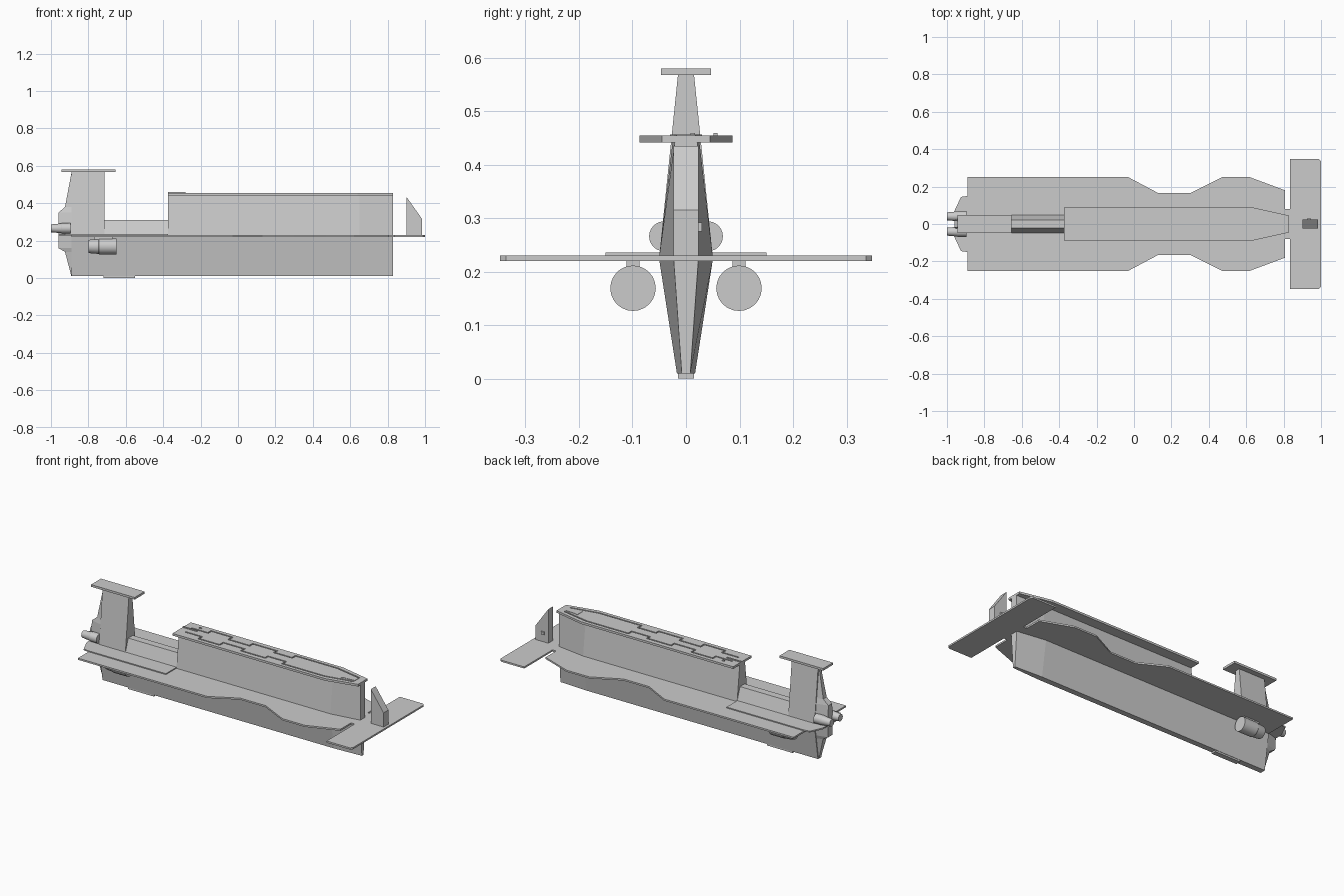
import bpy, bmesh, math
from mathutils import Vector

if "Cube" in bpy.data.objects:
    bpy.data.objects.remove(bpy.data.objects["Cube"])


def finish(name, bm):
    bmesh.ops.recalc_face_normals(bm, faces=bm.faces)
    me = bpy.data.meshes.new(name)
    bm.to_mesh(me)
    bm.free()
    ob = bpy.data.objects.new(name, me)
    bpy.context.collection.objects.link(ob)
    return ob


def loft(name, loops):
    """Skin a stack of equally sized loops and cap both ends."""
    bm = bmesh.new()
    rows = [[bm.verts.new(p) for p in loop] for loop in loops]
    n = len(rows[0])
    for a, b in zip(rows, rows[1:]):
        for i in range(n):
            j = (i + 1) % n
            bm.faces.new((a[i], a[j], b[j], b[i]))
    bm.faces.new(rows[0])
    bm.faces.new(rows[-1])
    return finish(name, bm)


def plate(name, half, z0, z1):
    """Flat slab from a half outline (x, y >= 0) mirrored over y."""
    pts = half + [(x, -y) for x, y in reversed(half)]
    return loft(name, [[(x, y, z) for x, y in pts] for z in (z0, z1)])


def box(name, x0, x1, y0, y1, z0, z1):
    pts = [(x0, y0), (x1, y0), (x1, y1), (x0, y1)]
    return loft(name, [[(x, y, z) for x, y in pts] for z in (z0, z1)])


def hull(name, xb, bottom, top):
    """Hull with pinched nose; bottom/top = (z, half width, nose half width)."""
    loops = []
    for z, w, n in (bottom, top):
        loops.append([(xb, -w, z), (0.65, -w, z), (0.83, -n, z),
                      (0.83, n, z), (0.65, w, z), (xb, w, z)])
    return loft(name, loops)


def turned(name, profile, y, z, n=24):
    """Round body along x from (x, radius) pairs."""
    loops = []
    for x, r in profile:
        loops.append([(x, y + r * math.cos(2 * math.pi * i / n),
                       z + r * math.sin(2 * math.pi * i / n)) for i in range(n)])
    ob = loft(name, loops)
    bpy.context.view_layer.objects.active = ob
    ob.select_set(True)
    bpy.ops.object.shade_smooth_by_angle(angle=math.radians(30))
    ob.select_set(False)
    return ob


# Main hull: keel below the wing, tall block above
hull("keel", -0.89, (0.01, 0.017, 0.008), (0.222, 0.05, 0.023))
hull("upper_hull", -0.375, (0.228, 0.05, 0.023), (0.443, 0.025, 0.021))
box("keel_strip", -0.72, -0.55, -0.015, 0.015, 0.0, 0.012)

# Low spine between upper hull and tail
loft("rear_spine", [[(x, s * w, z) for s, w, z in
                     ((-1, 0.05, 0.23), (1, 0.05, 0.23), (1, 0.022, 0.31), (-1, 0.022, 0.31))]
                    for x in (-0.80, -0.37)])

# Main wing plate with waisted outline
plate("wing", [(-0.89, 0.25), (-0.03, 0.25), (0.13, 0.165), (0.30, 0.165),
               (0.47, 0.25), (0.62, 0.25), (0.808, 0.18), (0.808, 0.08),
               (0.84, 0.08)], 0.22, 0.23)
plate("rear_deck", [(-0.96, 0.07), (-0.925, 0.145), (-0.89, 0.15), (-0.375, 0.15)],
      0.228, 0.236)

# Front canard and its fin
plate("canard", [(0.833, 0.348), (0.988, 0.348), (1.0, 0.336)], 0.22, 0.23)
loft("front_fin", [[(x, y, z) for x, z in
                    ((0.90, 0.228), (0.985, 0.228), (0.985, 0.315), (0.90, 0.435))]
                   for y in (-0.023, 0.023)])
box("fin_stud", 0.925, 0.945, 0.02, 0.03, 0.275, 0.292)

# Top deck with engraved stepped panel lines
deck = plate("top_deck", [(-0.375, 0.087), (0.64, 0.087), (0.83, 0.045)], 0.441, 0.454)
path = [(-0.33, 0.03), (-0.22, 0.03), (-0.22, 0.06), (-0.08, 0.06), (-0.08, 0.025),
        (0.06, 0.025), (0.06, 0.055), (0.22, 0.055), (0.22, 0.03), (0.34, 0.03),
        (0.34, 0.062), (0.62, 0.062), (0.79, 0.028)]
half = 0.004
bm = bmesh.new()
for side in (-1, 1):
    left, right = [], []
    for i, p in enumerate(path):
        p = Vector(p)
        d0 = (p - Vector(path[i - 1])).normalized() if i else None
        d1 = (Vector(path[i + 1]) - p).normalized() if i < len(path) - 1 else None
        d0, d1 = d0 or d1, d1 or d0
        n0, n1 = Vector((-d0.y, d0.x)), Vector((-d1.y, d1.x))
        m = (n0 + n1) / (1 + n0.dot(n1)) * half
        left.append(p + m)
        right.append(p - m)
    ring = left + right[::-1]
    lo = [bm.verts.new((p.x, side * p.y, 0.449)) for p in ring]
    hi = [bm.verts.new((p.x, side * p.y, 0.47)) for p in ring]
    bm.faces.new(lo)
    bm.faces.new(hi)
    for i in range(len(ring)):
        j = (i + 1) % len(ring)
        bm.faces.new((lo[i], lo[j], hi[j], hi[i]))
cutter = finish("groove_cutter", bm)
cutter.hide_render = True
mod = deck.modifiers.new("grooves", 'BOOLEAN')
mod.operation = 'DIFFERENCE'
mod.solver = 'EXACT'
mod.object = cutter
bpy.context.view_layer.objects.active = deck
bpy.ops.object.modifier_apply(modifier=mod.name)
bpy.data.objects.remove(cutter)

# Small raised details on the deck
box("deck_block", -0.375, -0.28, 0.008, 0.017, 0.452, 0.459)
box("deck_stud", -0.295, -0.28, 0.051, 0.059, 0.452, 0.459)
plate("nose_panel", [(0.705, 0.03), (0.72, 0.022), (0.79, 0.018)], 0.452, 0.456)

# Tail tower, stern wedge and top plate
loft("tail_tower", [[(-0.89, -w, z), (-0.715, -w, z), (-0.715, w, z), (-0.89, w, z)]
                    for z, w in ((0.228, 0.05), (0.568, 0.015))])
levels = [(0.01, -0.891, 0.016), (0.14, -0.925, 0.036), (0.16, -0.96, 0.039),
          (0.228, -0.96, 0.048), (0.35, -0.96, 0.036), (0.38, -0.925, 0.033),
          (0.56, -0.891, 0.015)]
loft("stern_wedge", [[(-0.88, -w, z), (-0.88, w, z), (xb, w * 0.5, z), (xb, -w * 0.5, z)]
                     for z, xb, w in levels])
plate("tail_plate", [(-0.945, 0.047), (-0.655, 0.047)], 0.567, 0.58)

# Engines: pods hanging under the wing, thrusters at the stern
for side, tag in ((-1, "right"), (1, "left")):
    turned("pod_" + tag, [(-0.798, 0.034), (-0.785, 0.037), (-0.745, 0.04),
                          (-0.742, 0.0425), (-0.65, 0.0425)], side * 0.099, 0.169)
    y = side * 0.099
    box("pod_pylon_" + tag, -0.77, -0.67, y - 0.012, y + 0.012, 0.2, 0.222)
    turned("thruster_" + tag, [(-1.0, 0.021), (-0.945, 0.026), (-0.942, 0.028),
                               (-0.895, 0.028)], side * 0.041, 0.266)
